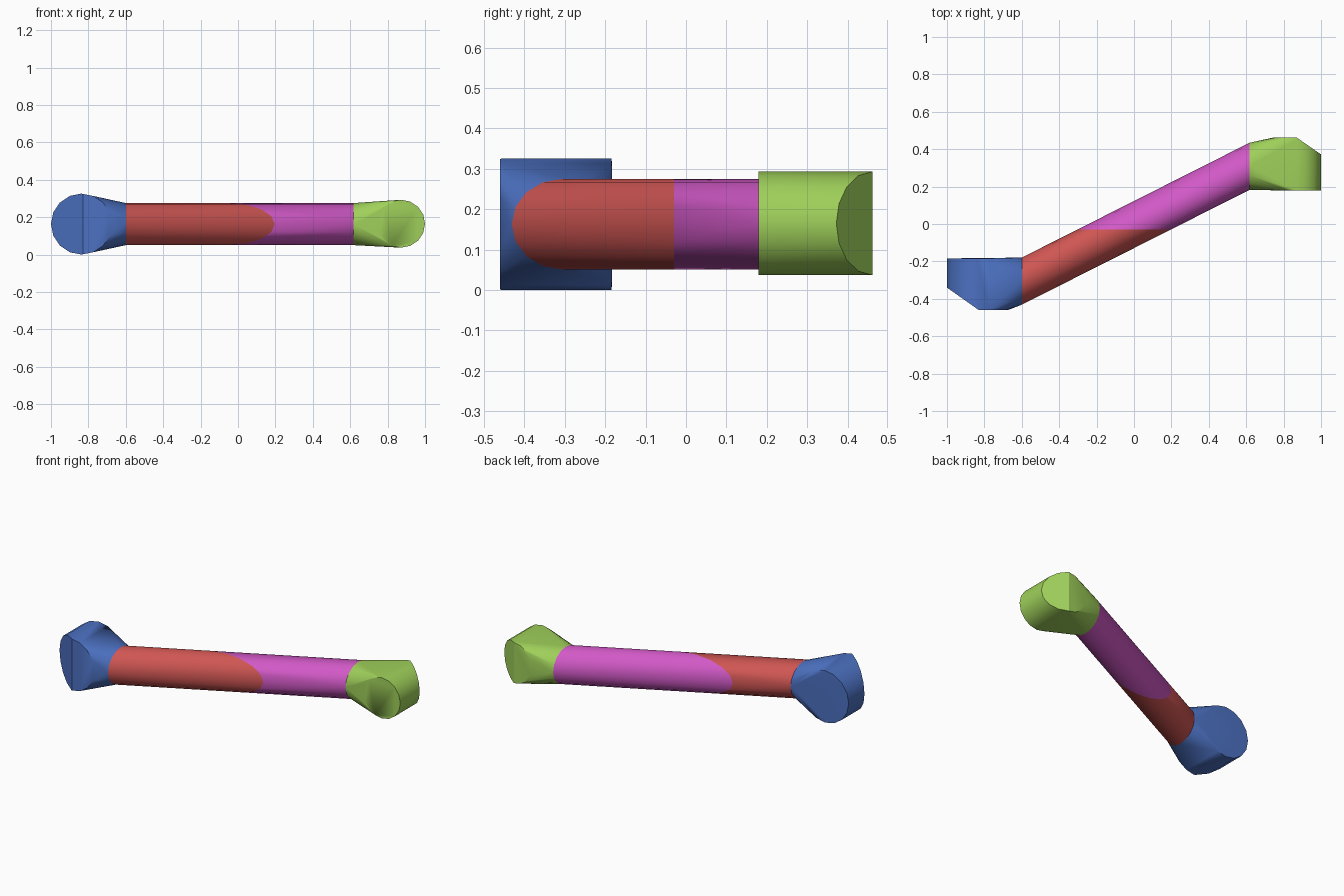
import bpy, bmesh, math
from mathutils import Vector

cube = bpy.data.objects.get("Cube")
if cube:
    bpy.data.objects.remove(cube, do_unlink=True)

SEG = 16
MID_Z = 0.163
SLOPE = 0.615 / 1.22            # rod rise in y per unit of x
ANGLE = math.atan(SLOPE)
ROD_R = 0.1125
LEFT_X, RIGHT_X, SPLIT_Y = -0.60, 0.618, -0.03


def linear(c):
    c /= 255
    return c / 12.92 if c <= 0.04045 else ((c + 0.055) / 1.055) ** 2.4


def material(name, rgb):
    col = (*[linear(c) for c in rgb], 1)
    mat = bpy.data.materials.new(name)
    mat.use_nodes = True
    mat.diffuse_color = col
    mat.node_tree.nodes["Principled BSDF"].inputs["Base Color"].default_value = col
    return mat


def hull(points):
    bm = bmesh.new()
    for p in points:
        bm.verts.new(p)
    res = bmesh.ops.convex_hull(bm, input=bm.verts[:])
    spare = {v for v in res["geom_interior"] + res["geom_unused"]
             if isinstance(v, bmesh.types.BMVert)}
    bmesh.ops.delete(bm, geom=list(spare), context='VERTS')
    return bm


def clipped(points, co, normal):
    """Points of the hull left after removing the side the normal points to."""
    bm = hull(points)
    bmesh.ops.bisect_plane(bm, geom=bm.verts[:] + bm.edges[:] + bm.faces[:],
                           plane_co=co, plane_no=normal, clear_outer=True)
    pts = [v.co.copy() for v in bm.verts]
    bm.free()
    return pts


def rod_ring(x):
    """Section of the slanted rod on the plane at this x."""
    ry = ROD_R / math.cos(ANGLE)
    angles = [2 * math.pi * i / SEG for i in range(SEG)]
    return [Vector((x, x * SLOPE - 0.003 + ry * math.cos(a),
                    MID_Z + ROD_R * math.sin(a))) for a in angles]


def drum(x, z, r, y0, y1):
    """Cylinder points with the axis along y."""
    angles = [2 * math.pi * i / SEG for i in range(SEG)]
    return [Vector((x + r * math.cos(a), y, z + r * math.sin(a)))
            for y in (y0, y1) for a in angles]


def add_part(name, points, mat):
    bm = hull(points)
    bmesh.ops.remove_doubles(bm, verts=bm.verts[:], dist=0.0005)
    bmesh.ops.dissolve_limit(bm, angle_limit=math.radians(0.5),
                             verts=bm.verts[:], edges=bm.edges[:])
    bmesh.ops.recalc_face_normals(bm, faces=bm.faces[:])
    me = bpy.data.meshes.new(name)
    bm.to_mesh(me)
    bm.free()
    me.materials.append(mat)
    ob = bpy.data.objects.new(name, me)
    bpy.context.collection.objects.link(ob)
    bpy.ops.object.select_all(action='DESELECT')
    ob.select_set(True)
    bpy.context.view_layer.objects.active = ob
    bpy.ops.object.shade_smooth_by_angle(angle=math.radians(30))


blue = material("blue", (76, 113, 194))
red = material("red", (207, 86, 83))
magenta = material("magenta", (210, 89, 199))
green = material("green", (159, 208, 90))

# Slanted rod, split into two coloured halves
rod = rod_ring(LEFT_X) + rod_ring(RIGHT_X)
add_part("rod_front_half", clipped(rod, (0, SPLIT_Y, 0), (0, 1, 0)), red)
add_part("rod_back_half", clipped(rod, (0, SPLIT_Y, 0), (0, -1, 0)), magenta)

# Large end grip: drum with one corner cut, tapering into the rod
big = clipped(drum(-0.837, 0.163, 0.163, -0.46, -0.184),
              (-0.83, -0.46, 0), (-0.12, -0.17, 0))
add_part("large_end", big + rod_ring(LEFT_X), blue)

# Small end grip, the same shape turned around
small = clipped(drum(0.872, 0.165, 0.128, 0.18, 0.462),
                (0.87, 0.462, 0), (0.09, 0.13, 0))
add_part("small_end", small + rod_ring(RIGHT_X), green)
